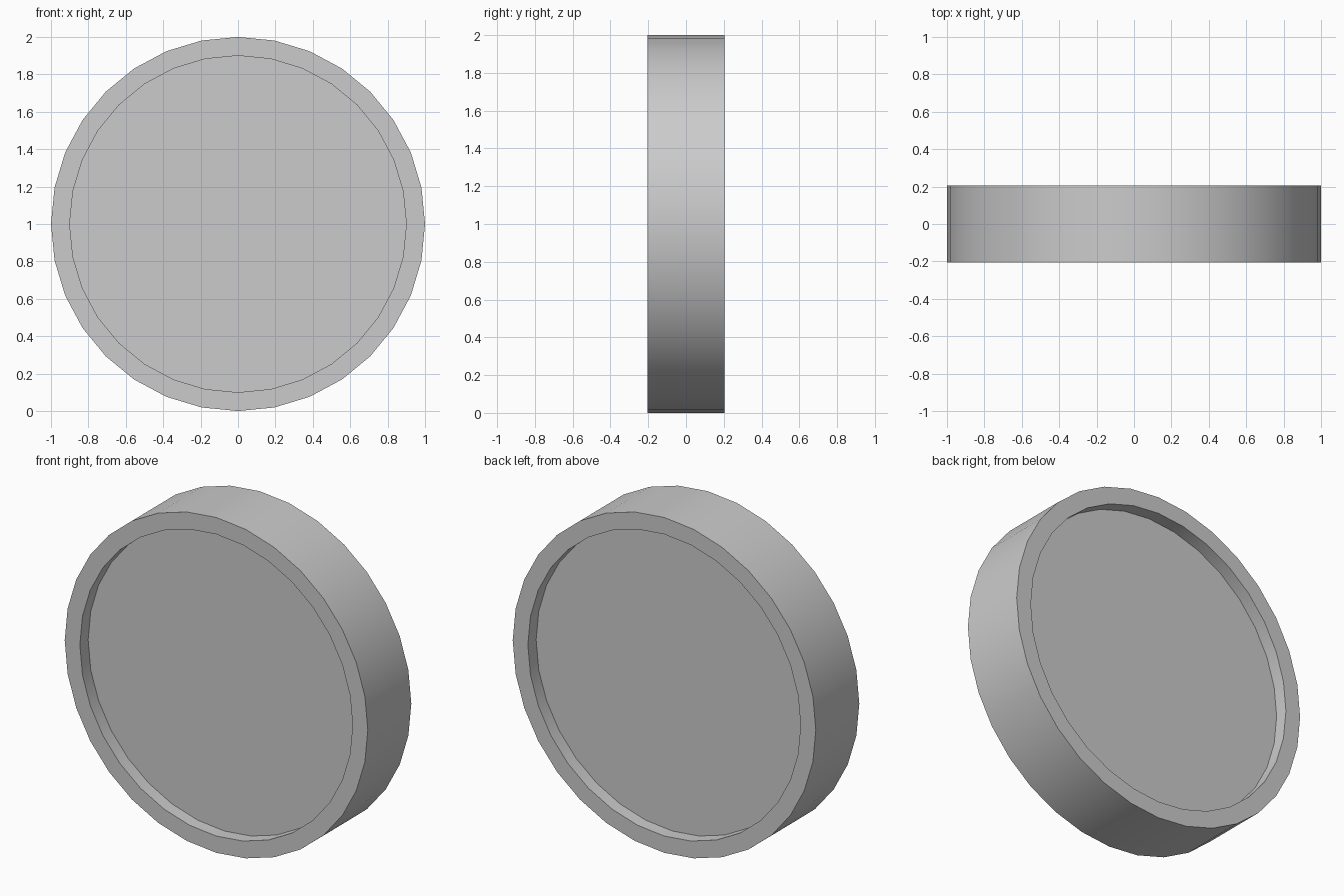
import bpy, bmesh
from math import sin, cos, pi, radians

if "Cube" in bpy.data.objects:
    bpy.data.objects.remove(bpy.data.objects["Cube"])

SIDES = 32
HALF = 0.205     # half thickness
RECESS = 0.078   # depth of the sunken face
RADIUS, INNER = 1.0, 0.9

# Rings from the front floor, over the rim, to the back floor: (radius, y)
floor = HALF - RECESS
profile = [(INNER, -floor), (INNER, -HALF), (RADIUS, -HALF),
           (RADIUS, HALF), (INNER, HALF), (INNER, floor)]

bm = bmesh.new()
rings = [[bm.verts.new((r * sin(2 * pi * i / SIDES), y, 1 + r * cos(2 * pi * i / SIDES)))
          for i in range(SIDES)] for r, y in profile]
for a, b in zip(rings, rings[1:]):
    for i in range(SIDES):
        j = (i + 1) % SIDES
        bm.faces.new((a[i], a[j], b[j], b[i]))
# Flat sunken faces on both sides
bm.faces.new(rings[0])
bm.faces.new(rings[-1])
bmesh.ops.recalc_face_normals(bm, faces=bm.faces)

mesh = bpy.data.meshes.new("rimmed_disc")
bm.to_mesh(mesh)
bm.free()
disc = bpy.data.objects.new("rimmed_disc", mesh)
bpy.context.collection.objects.link(disc)

# Smooth round walls, crisp rim edges
bpy.context.view_layer.objects.active = disc
disc.select_set(True)
bpy.ops.object.shade_smooth_by_angle(angle=radians(30))
